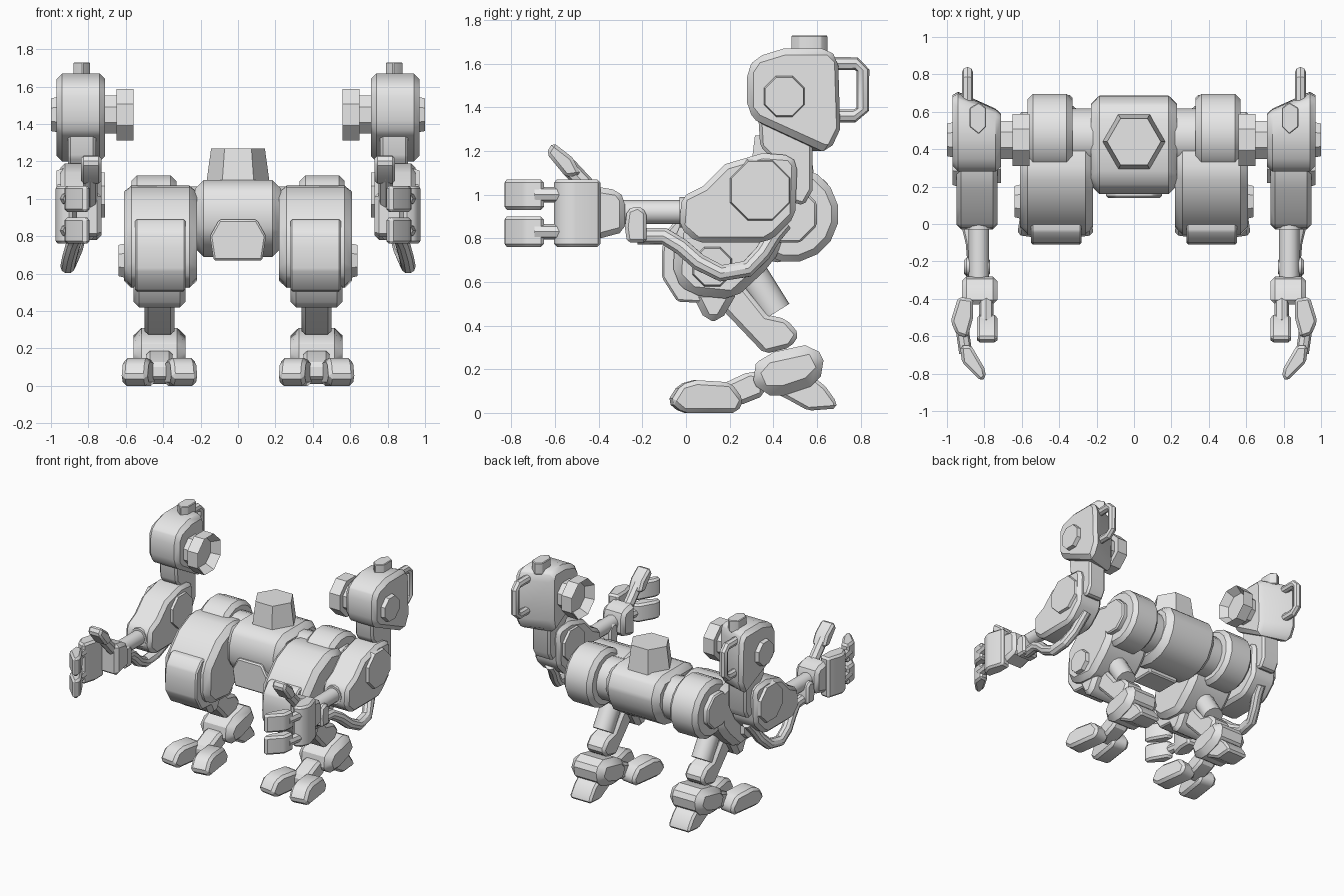
import bpy, bmesh, math
from mathutils import Vector, Matrix

cube = bpy.data.objects.get("Cube")
if cube:
    bpy.data.objects.remove(cube, do_unlink=True)

GREY = (0.8, 0.8, 0.8, 1)
metal = bpy.data.materials.new("grey metal")
metal.use_nodes = True
metal.diffuse_color = GREY
metal.node_tree.nodes["Principled BSDF"].inputs["Base Color"].default_value = GREY


def finish(bm, name, mirror):
    """Turn a bmesh into an object, mirrored across the body if asked."""
    bmesh.ops.recalc_face_normals(bm, faces=bm.faces[:])
    me = bpy.data.meshes.new(name)
    bm.to_mesh(me)
    bm.free()
    me.materials.append(metal)
    me.shade_smooth()
    me.set_sharp_from_angle(angle=math.radians(32))
    ob = bpy.data.objects.new(name, me)
    bpy.context.collection.objects.link(ob)
    if mirror:
        mod = ob.modifiers.new("mirror", "MIRROR")
        mod.use_mirror_merge = False
    return ob


def prism(name, pts, axis, a, b, bevel=0.0, scale_a=1, scale_b=1, mirror=True, recess=0, edit=None):
    """Extrude a profile along an axis from a to b; each end may be scaled."""
    n = len(pts)
    cu, cv = sum(p[0] for p in pts) / n, sum(p[1] for p in pts) / n
    bm = bmesh.new()
    rings = []
    for d, s in ((a, scale_a), (b, scale_b)):
        ring = []
        for u, v in pts:
            u, v = cu + (u - cu) * s, cv + (v - cv) * s
            co = {"x": (d, u, v), "y": (u, d, v), "z": (u, v, d)}[axis]
            ring.append(bm.verts.new(co))
        rings.append(ring)
    lo, hi = rings
    cap = bm.faces.new(lo)
    bm.faces.new(hi[::-1])
    for i in range(n):
        j = (i + 1) % n
        bm.faces.new((lo[i], lo[j], hi[j], hi[i]))
    bmesh.ops.recalc_face_normals(bm, faces=bm.faces[:])
    if recess:
        bmesh.ops.inset_individual(bm, faces=[cap], thickness=0.04)
        for v in cap.verts:
            v.co.x += recess
    if bevel:
        edges = [e for e in bm.edges if e.calc_face_angle(0) > math.radians(30)]
        bmesh.ops.bevel(bm, geom=edges, offset=bevel, offset_type="OFFSET", segments=1,
                        profile=0.5, affect="EDGES", clamp_overlap=True)
    if edit:
        for v in bm.verts:
            edit(v.co)
    return finish(bm, name, mirror)


def ngon(u, v, r, n=8):
    return [(u + r * math.cos(math.tau * (i + 0.5) / n), v + r * math.sin(math.tau * (i + 0.5) / n))
            for i in range(n)]


def tube(name, path, r, sides=10):
    """Sweep a round section along a path of points."""
    p = [Vector(q) for q in path]
    bm = bmesh.new()
    rings = []
    for i, c in enumerate(p):
        t = (p[min(i + 1, len(p) - 1)] - p[max(i - 1, 0)]).normalized()
        u = Vector((1, 0, 0))
        u = (u - t * u.dot(t)).normalized()
        w = t.cross(u)
        rings.append([bm.verts.new(c + r * (u * math.cos(math.tau * k / sides) + w * math.sin(math.tau * k / sides)))
                      for k in range(sides)])
    for q, s in zip(rings, rings[1:]):
        for k in range(sides):
            m = (k + 1) % sides
            bm.faces.new((q[k], q[m], s[m], s[k]))
    bm.faces.new(rings[0])
    bm.faces.new(rings[-1])
    return finish(bm, name, True)


# Central body
prism("body", [(0.16, 0.8), (0.16, 1.0), (0.24, 1.1), (0.6, 1.1), (0.68, 1.02), (0.69, 0.9),
               (0.62, 0.77), (0.53, 0.71), (0.42, 0.69), (0.3, 0.71)], "x", -0.23, 0.23, 0.045, mirror=False)
prism("pelvis_plate", [(-0.15, 0.8), (-0.1, 0.89), (0.1, 0.89), (0.15, 0.8), (0.13, 0.67), (-0.13, 0.67)],
      "y", 0.14, 0.34, 0.01, mirror=False)
hexagon = [(0.165 * math.cos(math.tau * i / 6), 0.44 + 0.165 * math.sin(math.tau * i / 6)) for i in range(6)]
prism("neck_pillar", hexagon, "z", 1.08, 1.27, 0.0, 1.03, 0.87, mirror=False)

# Hips
prism("hip_axle", ngon(0.46, 0.91, 0.16, 16), "x", 0.2, 0.36)
prism("hip_hub", ngon(0.48, 0.91, 0.22, 16), "x", 0.33, 0.57, 0.03)
prism("hip_cap", ngon(0.47, 0.91, 0.14), "x", 0.56, 0.61, 0.01)

# Thighs and knees
prism("thigh", [(-0.05, 0.84), (-0.06, 0.62), (0.02, 0.54), (0.22, 0.52), (0.36, 0.65), (0.44, 0.75),
                (0.44, 1.04), (0.27, 1.08), (0.1, 1.0)], "x", 0.22, 0.61, 0.04)
prism("knee_plate", [(-0.11, 0.74), (-0.1, 0.82), (-0.04, 0.89), (0.06, 0.89), (0.14, 0.5), (-0.04, 0.51),
                     (-0.11, 0.62)], "x", 0.28, 0.55, 0.01)
prism("knee_disc", ngon(0.12, 0.67, 0.1), "x", 0.6, 0.64, 0, 1, 0.9)
prism("knee_block", [(0.02, 0.56), (0.09, 0.42), (0.16, 0.42), (0.24, 0.56)], "x", 0.28, 0.56, 0.03)

# Shins
prism("shin", [(0.08, 0.56), (0.16, 0.48), (0.36, 0.27), (0.48, 0.3), (0.52, 0.36), (0.46, 0.43),
               (0.37, 0.45), (0.25, 0.6)], "x", 0.34, 0.5, 0.02)
tube("calf_piston", [(0.42, 0.26, 0.7), (0.42, 0.41, 0.46)], 0.075, 12)

# Feet
prism("ankle", [(0.29, 0.19), (0.36, 0.27), (0.59, 0.32), (0.65, 0.2), (0.57, 0.12), (0.45, 0.08),
                (0.34, 0.08)], "x", 0.28, 0.56, 0.045)
prism("heel", [(0.39, 0.1), (0.58, 0.17), (0.64, 0.12), (0.69, 0.05), (0.69, 0.02), (0.56, 0.01),
               (0.47, 0.06)], "x", 0.33, 0.51, 0.02)
prism("foot_link", [(0.14, 0.12), (0.29, 0.19), (0.36, 0.18), (0.36, 0.08), (0.26, 0.04), (0.14, 0.03)],
      "x", 0.35, 0.49, 0.02)
for side, label in ((-1, "inner"), (1, "outer")):
    toe = prism(label + "_toe", [(-0.08, 0.05), (-0.03, 0.13), (0.04, 0.15), (0.2, 0.14), (0.26, 0.06),
                                 (0.23, 0.0), (-0.02, 0.0)], "x", -0.07, 0.07, 0.02)
    toe.data.transform(Matrix.Translation((0.42 + side * 0.125, 0, 0)) @ Matrix.Rotation(side * 0.14, 4, "Z"))

# Upper arms
prism("upper_arm", [(-0.02, 0.99), (0.08, 1.04), (0.18, 1.14), (0.35, 1.19), (0.48, 1.18), (0.51, 1.14),
                    (0.5, 0.9), (0.41, 0.81), (0.36, 0.78), (0.05, 0.78), (-0.03, 0.85)], "x", 0.73, 0.95, 0.04)
prism("shoulder_disc", ngon(0.34, 1.02, 0.155), "x", 0.93, 0.97, 0, 1, 0.92)
prism("inner_shoulder_disc", ngon(0.34, 1.02, 0.13), "x", 0.71, 0.75)
prism("arm_neck", [(0.33, 1.38), (0.34, 1.22), (0.42, 1.14), (0.44, 0.98), (0.54, 0.95), (0.58, 1.02),
                   (0.58, 1.38)], "x", 0.76, 0.91, 0.015)


# Shoulder pods, slanted at the back
def slant(co):
    if co.y > 0.5:
        co.y -= (0.97 - co.x) * 0.45 * (co.y - 0.5) / 0.22


prism("shoulder_pod", [(0.28, 1.57), (0.32, 1.63), (0.45, 1.67), (0.66, 1.67), (0.71, 1.62), (0.72, 1.3),
                       (0.67, 1.2), (0.63, 1.2), (0.32, 1.34), (0.28, 1.39)], "x", 0.71, 0.97, 0.03, edit=slant)
prism("pod_disc", ngon(0.45, 1.45, 0.105), "x", 0.95, 1.0, 0, 1, 0.9)
prism("socket_axle", ngon(0.45, 1.45, 0.11), "x", 0.63, 0.74)
prism("socket_ring", ngon(0.45, 1.45, 0.15), "x", 0.56, 0.65, recess=0.06)
prism("pod_cap", [(0.83, 0.48), (0.88, 0.52), (0.88, 0.62), (0.83, 0.65), (0.79, 0.62), (0.79, 0.52)],
      "z", 1.64, 1.73, 0.005)
tube("pod_handle", [(0.89, 0.66, 1.6), (0.89, 0.78, 1.6), (0.89, 0.81, 1.57), (0.89, 0.81, 1.39),
                    (0.89, 0.77, 1.36), (0.89, 0.66, 1.36)], 0.03, 8)

# Forearms and hoses
tube("forearm", [(0.83, 0.05, 0.92), (0.83, -0.32, 0.92)], 0.055, 12)
tube("forearm_collar", [(0.83, 0.03, 0.92), (0.83, -0.03, 0.92)], 0.07, 12)
prism("wrist_bracket", [(-0.27, 0.93), (-0.22, 0.95), (-0.18, 0.92), (-0.18, 0.78), (-0.27, 0.78),
                        (-0.28, 0.85)], "x", 0.77, 0.91, 0.015)
tube("hose", [(0.85, -0.22, 0.81), (0.86, -0.1, 0.81), (0.88, -0.02, 0.76), (0.9, 0.06, 0.69), (0.91, 0.16, 0.64),
              (0.9, 0.28, 0.66), (0.87, 0.35, 0.73), (0.85, 0.4, 0.81), (0.84, 0.45, 0.87)], 0.04)

# Hands
prism("wrist", [(-0.43, 1.04), (-0.31, 1.02), (-0.28, 0.98), (-0.28, 0.83), (-0.43, 0.79)],
      "x", 0.73, 0.92, 0.03)
prism("finger_base", [(0.94, -0.39), (0.86, -0.4), (0.86, -0.5), (0.89, -0.61), (0.95, -0.59), (0.98, -0.52)],
      "z", 0.76, 1.07, 0.015)
for z, label in ((0.83, "lower"), (1.0, "upper")):
    tube(label + "_finger_link", [(0.92, -0.55, z), (0.9, -0.69, z)], 0.035, 8)
    prism(label + "_fingertip", [(0.93, -0.65), (0.87, -0.65), (0.8, -0.77), (0.79, -0.82), (0.82, -0.84),
                                 (0.92, -0.74)], "z", z - 0.07, z + 0.07, 0.015)
tube("thumb_link", [(0.79, -0.4, 0.98), (0.79, -0.54, 1.13)], 0.04, 8)
prism("thumb", [(-0.64, 1.19), (-0.61, 1.24), (-0.52, 1.17), (-0.48, 1.09), (-0.55, 1.08)],
      "x", 0.73, 0.84, 0.015)
